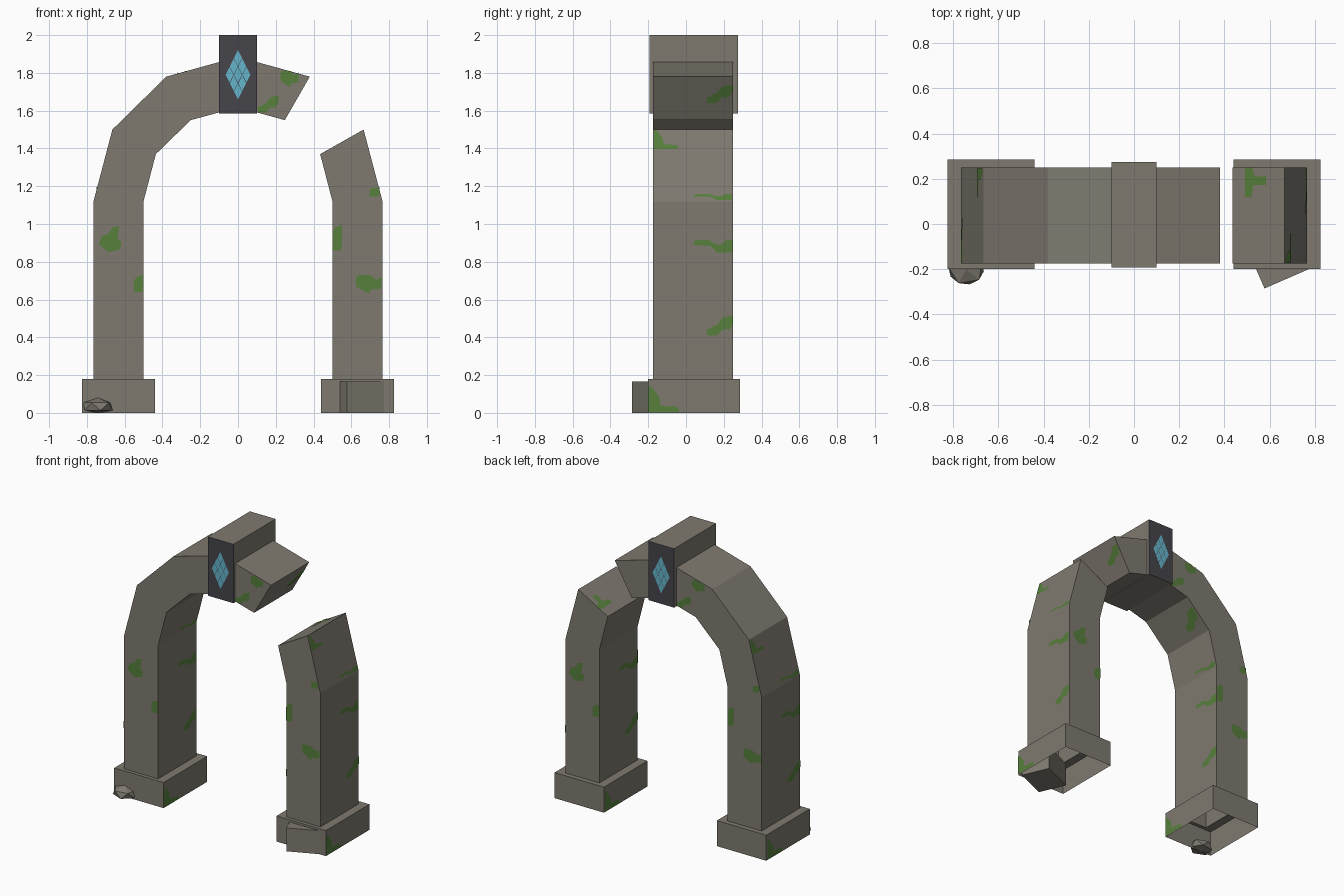
import bpy, bmesh, math
from mathutils import Vector, Matrix

if "Cube" in bpy.data.objects:
    bpy.data.objects.remove(bpy.data.objects["Cube"])


def material(name, rgb):
    m = bpy.data.materials.new(name)
    m.diffuse_color = (*rgb, 1)
    m.use_nodes = True
    m.node_tree.nodes["Principled BSDF"].inputs["Base Color"].default_value = m.diffuse_color
    return m


STONE = material("weathered_stone", (0.212, 0.195, 0.162))
DARK = material("dark_slate", (0.060, 0.058, 0.070))
GLOW = material("pale_blue_rune", (0.13, 0.46, 0.60))
MOSS = material("moss_green", (0.095, 0.215, 0.045))
Y0, Y1, YC = -0.175, 0.25, 0.0375


def finish(name, bm, *mats):
    me = bpy.data.meshes.new(name)
    bm.to_mesh(me)
    bm.free()
    for m in mats:
        me.materials.append(m)
    ob = bpy.data.objects.new(name, me)
    bpy.context.collection.objects.link(ob)
    return ob


def box(x0, x1, y0, y1, z0, z1):
    bm = bmesh.new()
    c = Vector(((x0 + x1) / 2, (y0 + y1) / 2, (z0 + z1) / 2))
    bmesh.ops.create_cube(bm, size=1, matrix=Matrix.Translation(c) @
                          Matrix.Diagonal((x1 - x0, y1 - y0, z1 - z0, 1)))
    return bm


# Arch bodies: rectangular section swept along outer/inner outlines, open at the foot
def arch(name, outer, inner):
    bm = bmesh.new()
    rings = []
    for o, i in zip(outer, inner):
        rings.append([bm.verts.new((p[0], y, p[1])) for p, y in
                      ((o, Y0), (i, Y0), (i, Y1), (o, Y1))])
    for a, b in zip(rings, rings[1:]):
        for k in range(4):
            j = (k + 1) % 4
            bm.faces.new((a[k], a[j], b[j], b[k]))
    bm.faces.new(rings[-1])
    bmesh.ops.recalc_face_normals(bm, faces=bm.faces)
    return finish(name, bm, STONE)


OUT = [(-0.765, 0.18), (-0.765, 1.12), (-0.665, 1.50), (-0.38, 1.78), (0, 1.885), (0.38, 1.78)]
INN = [(-0.50, 0.18), (-0.50, 1.12), (-0.435, 1.37), (-0.25, 1.55), (0, 1.618), (0.248, 1.55)]
arch("left_arch", OUT, INN)
arch("right_broken_pillar", [(-x, z) for x, z in OUT[:3]], [(-x, z) for x, z in INN[:3]])

# Hollow plinths: open underneath, ring-shaped top around the pillar
for name, s in (("left_plinth", -1), ("right_plinth", 1)):
    xs = sorted((s * 0.825, s * 0.44))
    bm = box(*xs, -0.20, 0.285, 0, 0.18)
    bm.faces.ensure_lookup_table()
    bmesh.ops.delete(bm, geom=[f for f in bm.faces if f.normal.z < -0.9], context='FACES')
    top = [f for f in bm.faces if f.normal.z > 0.9]
    bmesh.ops.inset_region(bm, faces=top, thickness=0.06)
    for v in top[0].verts:  # fit the hole to the pillar
        mid = s * 0.6325
        v.co.x = mid + math.copysign(0.1325, v.co.x - mid)
        v.co.y = Y0 if v.co.y < YC else Y1
    bmesh.ops.delete(bm, geom=top, context='FACES')
    finish(name, bm, STONE)

# Keystone with dark front and back
bm = box(-0.1, 0.1, -0.193, 0.275, 1.585, 2.0)
for f in bm.faces:
    f.material_index = 1 if abs(f.normal.y) > 0.9 else 0
finish("keystone", bm, STONE, DARK)

# Rune: lattice of small diamonds on both faces
bm = bmesh.new()
for y, s in ((-0.196, 1), (0.278, -1)):
    for a in (-1, 0, 1):
        for b in (-1, 0, 1):
            cx, cz = 0.0225 * (a - b), 1.79 + 0.0445 * (a + b)
            pts = [(-0.021, 0), (0, -0.042), (0.021, 0), (0, 0.042)]
            bm.faces.new([bm.verts.new((s * (cx + px), y, cz + pz)) for px, pz in pts])
finish("rune", bm, GLOW)

# Fallen block by the right plinth
bm = box(0, 0.25, 0, 0.20, 0, 0.165)
bmesh.ops.transform(bm, verts=bm.verts, matrix=Matrix.Translation((0.577, -0.285, 0)) @
                    Matrix.Rotation(math.radians(23.5), 4, 'Z'))
finish("fallen_block", bm, STONE)

# Small rubble rock by the left plinth
bm = bmesh.new()
bmesh.ops.create_icosphere(bm, subdivisions=1, radius=1, matrix=Matrix.Translation(
    (-0.742, -0.20, 0.034)) @ Matrix.Diagonal((0.088, 0.076, 0.046, 1)) @
    Matrix.Rotation(0.5, 4, 'Z'))
for v in bm.verts:
    v.co.z = max(v.co.z, 0)
finish("rubble_rock", bm, STONE)

# Moss patches: thin flat shapes, repeated on the opposite side by a half turn
WAVE = [(0, .6), (.45, .5), (.6, 0), (1, 0), (1, 1), (.85, 1), (.7, .6), (.55, .7), (.4, 1), (.05, 1)]
CLIMB = [(0, 0), (.4, 0), (.6, .3), (.85, .3), (1, .55), (1, 1), (.6, .9), (.4, .55), (0, .3)]
CLUMP = [(0, .3), (.4, 0), (.9, .1), (1, .4), (.8, .5), (.9, 1), (.6, .95), (.4, .7), (.1, .6)]
HANG = [(.1, .4), (.55, 0), (.6, .2), (1, .3), (1, .9), (.8, .75), (.6, 1), (.2, 1), (.1, .9)]
TEE = [(.4, 0), (.7, 0), (.7, .55), (1, .65), (1, 1), (0, 1), (0, .7), (.4, .6)]
STEP = [(0, 0), (1, 0), (.95, .2), (.4, .25), (.35, .6), (.1, 1), (0, 1)]
SLAB = [(0, 0), (.9, 0), (1, .3), (1, 1), (.3, .9), (0, .7)]
moss = bmesh.new()
TURN = Matrix.Translation((0, YC, 0)) @ Matrix.Rotation(math.pi, 4, 'Z') @ Matrix.Translation((0, -YC, 0))


def patch(shape, origin, u, v, turned=True):
    o, u, v = Vector(origin), Vector(u), Vector(v)
    o = o + u.cross(v).normalized() * 0.003
    pts = [o + u * a + v * b for a, b in shape]
    moss.faces.new([moss.verts.new(p) for p in pts])
    if turned:
        moss.faces.new([moss.verts.new(TURN @ p) for p in pts])


# front and back: shape, x, z, width, height
for sh, x, z, w, h in ((CLUMP, -0.735, 0.85, 0.12, 0.14), (SLAB, -0.55, 0.64, 0.05, 0.09),
                       (SLAB, 0.50, 0.86, 0.05, 0.135), (HANG, 0.61, 0.63, 0.15, 0.10),
                       (SLAB, 0.695, 1.145, 0.055, 0.05), (CLIMB, 0.105, 1.59, 0.11, 0.09),
                       (HANG, 0.215, 1.725, 0.105, 0.085)):
    patch(sh, (x, Y0, z), (w, 0, 0), (0, 0, h))
# outer and inner pillar sides
for x in (0.765, -0.50):
    patch(WAVE, (x, 0.04, 0.85), (0, 0.205, 0), (0, 0, 0.065))
    patch(CLIMB, (x, 0.11, 0.41), (0, 0.14, 0), (0, 0, 0.105))
# plinth sides
for x in (0.825, -0.44):
    patch(STEP, (x, -0.20, 0.005), (0, 0.165, 0), (0, 0, 0.135))


# sloping facets: patch placed between two outline points
def slope(shape, p, q, y, w, t0, t1, turned=True):
    p, q = Vector((p[0], 0, p[1])), Vector((q[0], 0, q[1]))
    o = p.lerp(q, t0)
    patch(shape, (o.x, y, o.z), (0, w, 0), (q - p) * (t1 - t0), turned)


A, B = (0.765, 1.12), (0.665, 1.50)
slope(WAVE, A, B, 0.04, 0.20, 0.02, 0.10)
slope(STEP, A, B, -0.17, 0.13, 0.73, 0.99)
slope(WAVE, INN[1], INN[2], 0.04, 0.20, 0.02, 0.16, False)
slope(CLIMB, INN[2], INN[3], 0.09, 0.15, 0.2, 0.75, False)
slope(CLIMB, INN[5], OUT[5], 0.11, 0.135, 0.40, 0.82, False)
slope(TEE, B, (0.435, 1.37), 0.12, 0.13, 0.35, 0.75, False)
finish("moss_patches", moss, MOSS)
